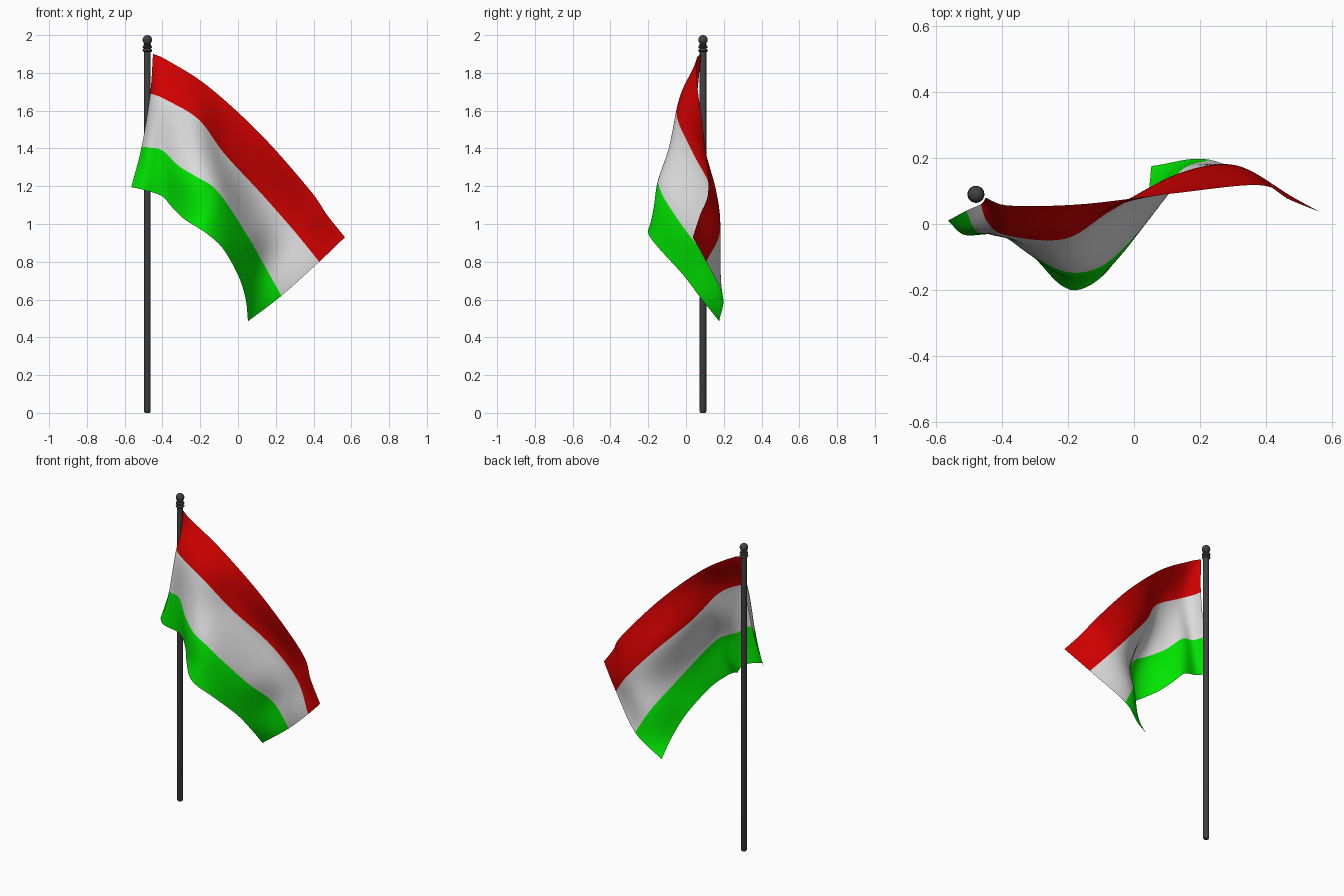
import bpy, bmesh, math
from mathutils import Vector

if "Cube" in bpy.data.objects:
    bpy.data.objects.remove(bpy.data.objects["Cube"])


def material(name, rgb):
    m = bpy.data.materials.new(name)
    m.diffuse_color = (*rgb, 1)
    m.use_nodes = True
    m.node_tree.nodes["Principled BSDF"].inputs["Base Color"].default_value = m.diffuse_color
    return m


red = material("red cloth", (0.65, 0.0, 0.0))
white = material("white cloth", (0.72, 0.72, 0.72))
green = material("green cloth", (0.0, 0.78, 0.0))
metal = material("dark grey metal", (0.055, 0.055, 0.058))


def make_object(name, bm, mats):
    me = bpy.data.meshes.new(name)
    bm.to_mesh(me)
    bm.free()
    for m in mats:
        me.materials.append(m)
    ob = bpy.data.objects.new(name, me)
    bpy.context.collection.objects.link(ob)
    bpy.context.view_layer.objects.active = ob
    ob.select_set(True)
    bpy.ops.object.shade_smooth_by_angle(angle=math.radians(40))
    ob.select_set(False)
    return ob


def lathe(name, profile, x, y, sides=20):
    """Spin an (r, z) profile around a vertical axis at x, y."""
    bm = bmesh.new()
    vs = [bm.verts.new((x + r, y, z)) for r, z in profile]
    es = [bm.edges.new(p) for p in zip(vs, vs[1:])]
    bmesh.ops.spin(bm, geom=vs + es, cent=(x, y, 0), axis=(0, 0, 1),
                   angle=math.tau, steps=sides)
    bmesh.ops.remove_doubles(bm, verts=bm.verts, dist=1e-5)
    bmesh.ops.recalc_face_normals(bm, faces=bm.faces)
    return make_object(name, bm, [metal])


def spline(p, t):
    """Catmull-Rom through points p, t in 0..1."""
    p = [p[0] * 2 - p[1]] + p + [p[-1] * 2 - p[-2]]
    s = t * (len(p) - 3)
    i = min(int(s), len(p) - 4)
    f = s - i
    a, b, c, d = p[i:i + 4]
    return 0.5 * (b * 2 + (c - a) * f + (a * 2 - b * 5 + c * 4 - d) * f * f
                  + (b * 3 - a - c * 3 + d) * f ** 3)


def resample(p, n):
    """n+1 points at equal distances along the spline."""
    fine = [spline(p, i / 300) for i in range(301)]
    acc = [0]
    for a, b in zip(fine, fine[1:]):
        acc.append(acc[-1] + (b - a).length)
    out, j = [], 0
    for k in range(n + 1):
        target = acc[-1] * k / n
        while j < 299 and acc[j + 1] < target:
            j += 1
        f = (target - acc[j]) / (acc[j + 1] - acc[j])
        out.append(fine[j].lerp(fine[j + 1], min(f, 1)))
    return out


# Pole and finial
PX, PY = -0.48, 0.09
lathe("pole", [(0, 0), (0.013, 0), (0.018, 0.008), (0.018, 1.915), (0, 1.915)], PX, PY)
lathe("finial_rings", [(0, 1.91), (0.022, 1.912), (0.026, 1.919), (0.022, 1.926),
                       (0.018, 1.929), (0.025, 1.935), (0.025, 1.94),
                       (0.018, 1.945), (0.021, 1.95), (0.015, 1.956), (0, 1.96)], PX, PY)
ball = [(0.025 * math.sin(math.pi * i / 12), 1.975 - 0.025 * math.cos(math.pi * i / 12))
        for i in range(13)]
lathe("finial_ball", ball, PX, PY)

# Flag: top edge, two stripe boundaries and bottom edge, from hoist to fly
lines = [
    [(-.45, .08, 1.90), (-.38, .056, 1.87), (-.16, .06, 1.73), (.12, .093, 1.475),
     (.38, .118, 1.18), (.47, .075, 1.05), (.566, .036, .93)],
    [(-.465, .06, 1.69), (-.445, .005, 1.685), (-.386, -.035, 1.66), (-.21, -.045, 1.555),
     (-.07, .04, 1.37), (.127, .15, 1.157), (.30, .18, .96), (.43, .107, .80)],
    [(-.51, .04, 1.41), (-.475, -.025, 1.405), (-.40, -.035, 1.39), (-.317, -.09, 1.31),
     (-.22, -.142, 1.25), (-.137, -.143, 1.20), (-.06, -.1, 1.11), (.055, .025, .93),
     (.14, .16, .78), (.23, .195, .62)],
    [(-.565, .01, 1.195), (-.51, -.035, 1.183), (-.407, -.02, 1.15), (-.35, -.045, 1.09),
     (-.29, -.115, 1.03), (-.22, -.187, .985), (-.16, -.198, .945), (-.08, -.142, .87),
     (0, -.015, .73), (.04, .08, .605), (.053, .176, .485)],
]
NU, NV = 60, 30
rows = [resample([Vector(q) for q in ln], NU) for ln in lines]
bm = bmesh.new()
grid = []
for i in range(NU + 1):
    column = [r[i] for r in rows]
    grid.append([bm.verts.new(spline(column, j / NV)) for j in range(NV + 1)])
for i in range(NU):
    for j in range(NV):
        f = bm.faces.new((grid[i][j], grid[i][j + 1], grid[i + 1][j + 1], grid[i + 1][j]))
        f.material_index = j * 3 // NV      # three equal stripes
make_object("flag", bm, [red, white, green])
